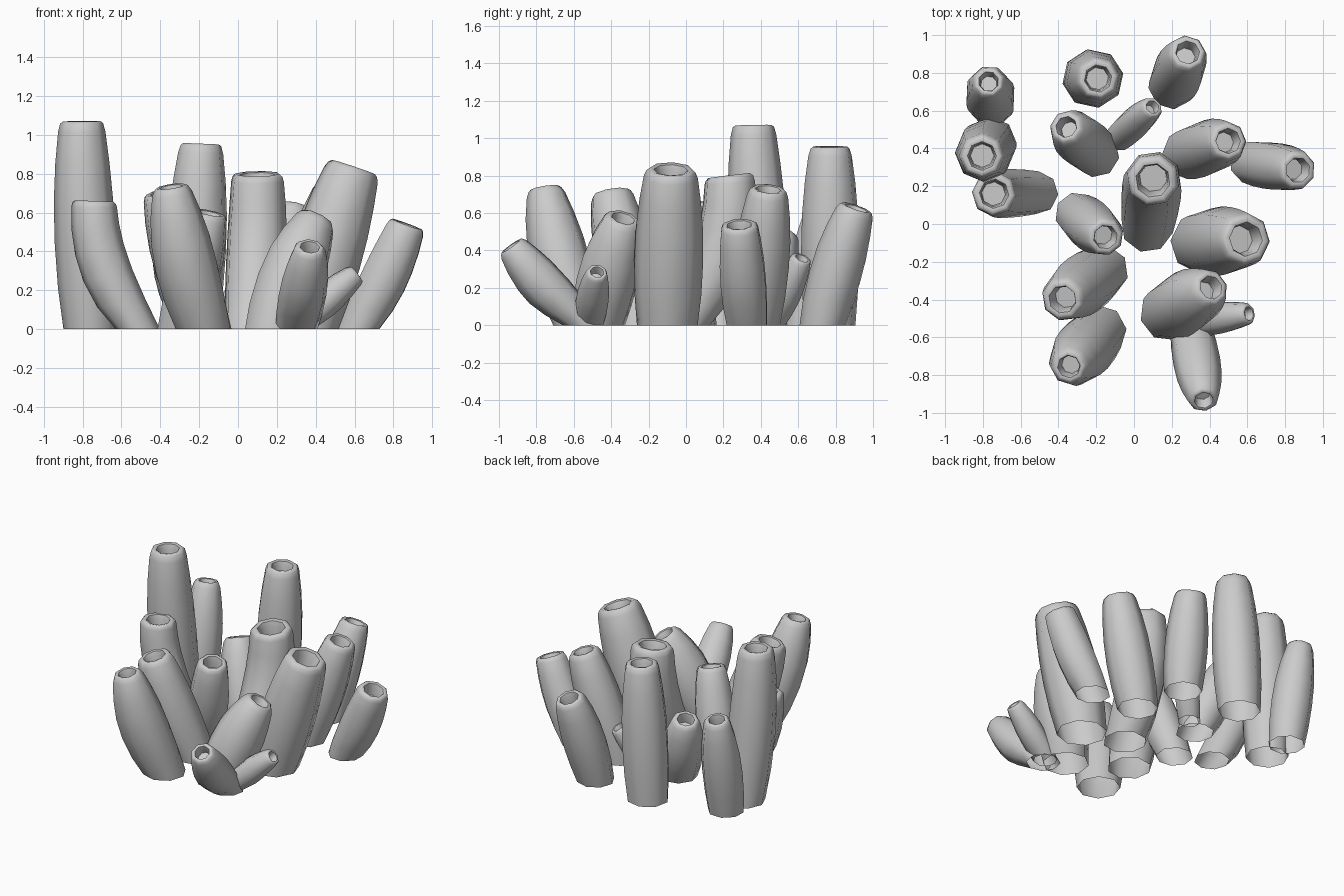
import bpy, bmesh, math
from mathutils import Vector

cube = bpy.data.objects.get("Cube")
if cube:
    bpy.data.objects.remove(cube, do_unlink=True)

SIDES = 8
FOOT = 0.88  # foot width against the widest part

# One plain stone-grey material
grey = bpy.data.materials.new("coral_grey")
grey.use_nodes = True
color = (0.6, 0.6, 0.6, 1)
grey.diffuse_color = color
grey.node_tree.nodes["Principled BSDF"].inputs["Base Color"].default_value = color


def add_ring(bm, centre, normal, radius, turn):
    """Octagonal section across the given direction."""
    tilt = Vector((0, 0, 1)).rotation_difference(normal)
    ring = []
    for i in range(SIDES):
        a = turn + math.tau * i / SIDES
        ring.append(bm.verts.new(centre + tilt @ Vector((math.cos(a), math.sin(a), 0)) * radius))
    return ring


def tube(name, base, top, radius, rim, bend, turn):
    """Bent stalk, open below; bend sets how early it reaches its top position."""
    p0, p2 = Vector((*base, 0)), Vector(top)
    p1 = p0.lerp(p2, bend)
    p1.z = p2.z * 0.5
    up = Vector((0, 0, 1))
    bm = bmesh.new()
    rings = [add_ring(bm, p0, up, radius * FOOT, turn)]
    # Outer wall
    for t, swell in ((0.2, 0.75), (0.42, 1), (0.62, 0.9), (0.8, 0.6), (0.95, 0.2)):
        c = p0 * (1 - t) ** 2 + p1 * 2 * t * (1 - t) + p2 * t * t
        n = ((p1 - p0) * (1 - t) + (p2 - p1) * t).normalized()
        n = up.lerp(n, min(1, t * 1.6)).normalized()
        start = radius * FOOT if t < 0.4 else rim
        rings.append(add_ring(bm, c, n, start + (radius - start) * swell, turn))
    # Rounded rim and shallow mouth
    n = (p2 - p1).normalized()
    for depth, size in ((0.1, 0.98), (0, 0.86), (0.04, 0.68), (0.3, 0.6), (0.9, 0.55)):
        rings.append(add_ring(bm, p2 - n * rim * depth, n, rim * size, turn))
    for lo, hi in zip(rings, rings[1:]):
        for i in range(SIDES):
            j = (i + 1) % SIDES
            bm.faces.new((lo[i], lo[j], hi[j], hi[i]))
    bm.faces.new(rings[-1])
    mesh = bpy.data.meshes.new(name)
    bm.to_mesh(mesh)
    bm.free()
    mesh.materials.append(grey)
    obj = bpy.data.objects.new(name, mesh)
    bpy.context.collection.objects.link(obj)
    bpy.ops.object.select_all(action='DESELECT')
    obj.select_set(True)
    bpy.context.view_layer.objects.active = obj
    bpy.ops.object.shade_smooth_by_angle(angle=math.radians(60))


# Stalks: name, base, top, widest radius, rim radius, bend
stalks = [
    ("tallest", (-.76, .43), (-.805, .36, 1.07), .157, .113, .85),
    ("back_right", (-.755, .63), (-.77, .755, .70), .135, .08, .4),
    ("right", (-.515, .165), (-.74, .16, .66), .13, .115, 1.05),
    ("middle_right", (-.30, .05), (-.15, -.07, .60), .135, .095, .6),
    ("inner_back", (-.20, .37), (-.36, .515, .50), .14, .085, .55),
    ("tall_back", (-.24, .77), (-.19, .77, .955), .157, .108, .6),
    ("centre", (.07, -.01), (.10, .23, .80), .16, .135, 1.2),
    ("back_left", (.20, .73), (.285, .91, .63), .14, .095, .4),
    ("thin_back", (-.08, .46), (.10, .62, .36), .085, .055, .5),
    ("inner_left", (.28, .37), (.50, .44, .73), .15, .10, .5),
    ("far_left", (.62, .325), (.87, .285, .54), .13, .10, .6),
    ("broad_left", (.355, -.10), (.595, -.08, .835), .185, .135, .42),
    ("front_left", (.18, -.47), (.41, -.335, .575), .17, .095, .38),
    ("thin_front", (.31, -.52), (.61, -.475, .285), .088, .055, .4),
    ("foremost", (.30, -.55), (.37, -.935, .425), .125, .075, .6),
    ("front_right", (-.17, -.25), (-.38, -.40, .71), .16, .11, .6),
    ("foremost_right", (-.18, -.57), (-.345, -.755, .735), .16, .09, .68),
]
for k, (name, *shape) in enumerate(stalks):
    tube(name + "_stalk", *shape, turn=k * 0.35)
